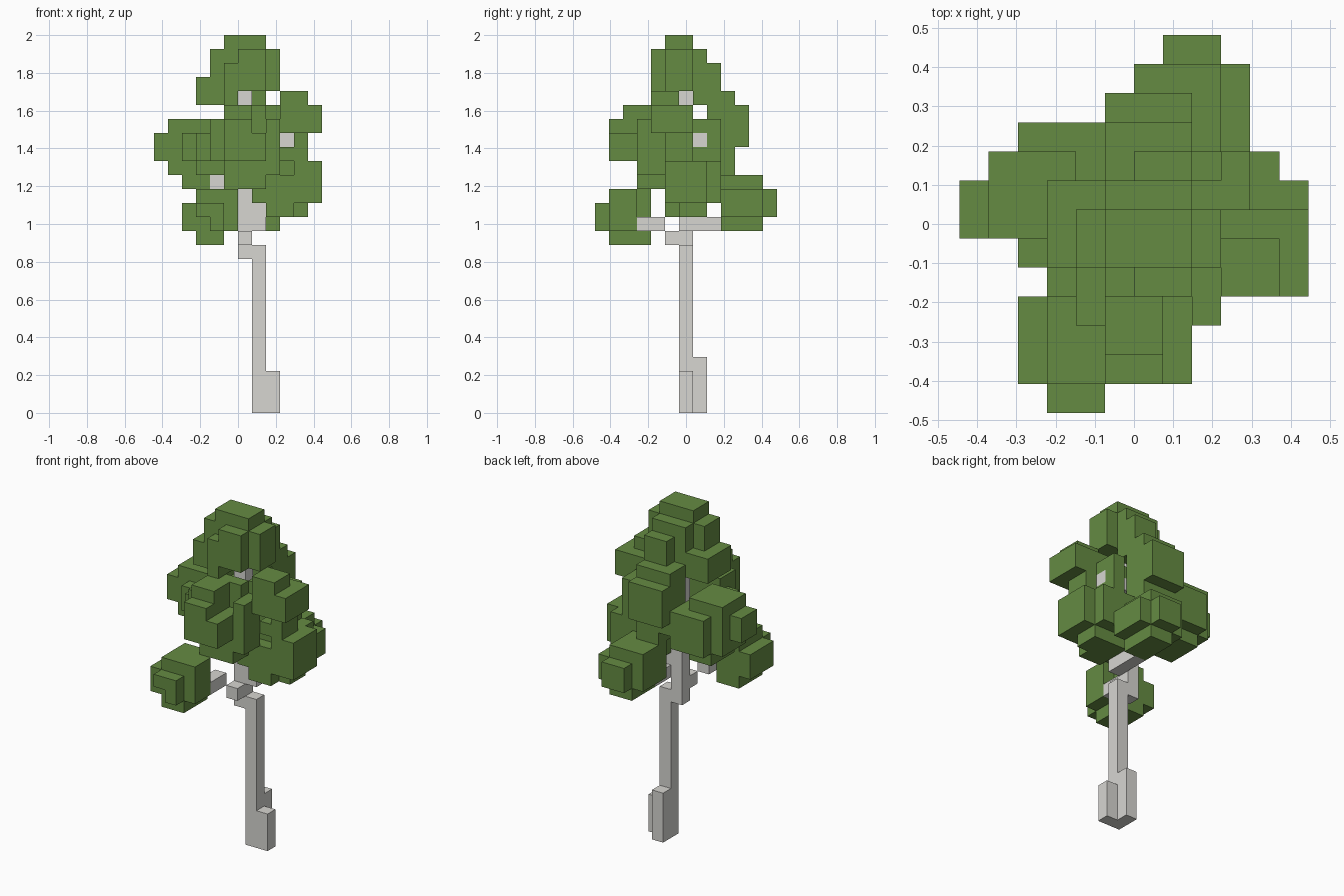
import bpy
import bmesh
from itertools import product
from mathutils import Vector

cube = bpy.data.objects.get("Cube")
if cube:
    bpy.data.objects.remove(cube, do_unlink=True)

UNIT = 2 / 27          # edge of one block
ORIGIN = Vector((0, -6.5, 0))


def make_material(name, colour):
    material = bpy.data.materials.new(name)
    material.use_nodes = True
    material.diffuse_color = (*colour, 1)
    shader = material.node_tree.nodes["Principled BSDF"]
    shader.inputs["Base Color"].default_value = (*colour, 1)
    shader.inputs["Roughness"].default_value = 1
    return material


bark = make_material("pale_bark", (0.68, 0.67, 0.64))
leaf = make_material("leaf_green", (0.13, 0.26, 0.055))

parts = {}     # part name -> (material, block cells)
taken = set()  # every filled cell


def add_part(name, material, *boxes):
    """Fill a part with boxes given as x, y and z ranges in blocks."""
    cells = set()
    for x0, x1, y0, y1, z0, z1 in boxes:
        cells.update(product(range(x0, x1), range(y0, y1), range(z0, z1)))
    cells -= taken
    taken.update(cells)
    parts[name] = (material, cells)


def build_part(name, material, cells):
    """Build only the outer block faces, then merge flat areas."""
    bm = bmesh.new()
    corners = {}

    def corner(point):
        key = tuple(point)
        if key not in corners:
            corners[key] = bm.verts.new((Vector(key) + ORIGIN) * UNIT)
        return corners[key]

    for cell in sorted(cells):
        for axis, side in product(range(3), (0, 1)):
            neighbour = list(cell)
            neighbour[axis] += 2 * side - 1
            if tuple(neighbour) in taken:
                continue
            u, v = (axis + 1) % 3, (axis + 2) % 3
            ring = []
            for du, dv in ((0, 0), (1, 0), (1, 1), (0, 1)):
                point = list(cell)
                point[axis] += side
                point[u] += du
                point[v] += dv
                ring.append(corner(point))
            bm.faces.new(ring if side else ring[::-1])
    bmesh.ops.dissolve_limit(bm, angle_limit=0.01, verts=bm.verts[:], edges=bm.edges[:])
    mesh = bpy.data.meshes.new(name)
    bm.to_mesh(mesh)
    bm.free()
    mesh.materials.append(material)
    bpy.context.collection.objects.link(bpy.data.objects.new(name, mesh))


# Trunk with its sideways step, and roots
add_part("trunk", bark, (1, 2, 6, 7, 0, 12), (0, 1, 6, 7, 11, 24))
add_part("roots", bark, (2, 3, 6, 7, 0, 3), (1, 2, 7, 8, 0, 4))

# Branches
add_part("front_branch", bark, (0, 1, 5, 6, 12, 13), (-1, 0, 3, 5, 13, 14))
add_part("back_branch", bark, (1, 2, 6, 9, 13, 14), (1, 2, 6, 7, 14, 15))
add_part("left_branch", bark, (1, 4, 7, 8, 19, 20))
add_part("right_branch", bark, (-2, 0, 6, 7, 16, 17))

# Crown on top of the trunk
add_part("top_leaves", leaf,
         (-1, 2, 5, 7, 23, 27), (-2, 3, 5, 7, 23, 26),
         (0, 2, 4, 5, 23, 26), (-1, 0, 4, 7, 22, 25),
         (-3, -1, 5, 8, 22, 24), (-1, 2, 7, 8, 22, 26),
         (0, 2, 8, 9, 23, 25))

# Upper clump on the +x side
add_part("upper_left_leaves", leaf,
         (3, 5, 4, 6, 20, 23), (3, 6, 4, 7, 20, 22),
         (4, 5, 5, 7, 18, 20), (2, 3, 5, 7, 20, 22),
         (3, 4, 5, 8, 18, 19), (2, 4, 7, 8, 20, 21),
         (3, 4, 8, 9, 18, 21))

# Upper clump at the back
add_part("upper_back_leaves", leaf,
         (-1, 2, 10, 11, 19, 22), (-1, 2, 8, 10, 18, 23),
         (0, 2, 8, 10, 17, 18))

# Middle clump at the front
add_part("middle_front_leaves", leaf,
         (-1, 1, 2, 4, 18, 22), (-1, 1, 1, 2, 18, 21),
         (1, 2, 1, 4, 18, 20), (2, 3, 3, 5, 17, 21),
         (1, 2, 3, 5, 17, 20), (0, 2, 4, 5, 20, 22),
         (-2, 1, 3, 5, 18, 21), (-1, 2, 3, 5, 16, 18))

# Middle clump on the -x side
add_part("middle_right_leaves", leaf,
         (-6, -4, 6, 8, 18, 20), (-5, -2, 6, 9, 17, 21),
         (-4, -1, 5, 9, 18, 20), (-4, -2, 6, 9, 16, 18),
         (-3, -1, 4, 9, 18, 20), (-3, -1, 5, 9, 17, 18),
         (-4, -1, 9, 10, 17, 20))

# Lower clump on the +x side
add_part("lower_left_leaves", leaf,
         (1, 5, 5, 8, 15, 17), (2, 4, 5, 8, 14, 15),
         (4, 5, 6, 8, 14, 15), (2, 5, 6, 8, 15, 18),
         (4, 6, 5, 8, 15, 18), (2, 5, 8, 9, 15, 18))

# Lower clump at the back
add_part("lower_back_leaves", leaf,
         (0, 4, 9, 12, 14, 16), (1, 3, 9, 13, 14, 16),
         (1, 3, 9, 12, 13, 17), (0, 1, 9, 12, 16, 17))

# Lower clump at the front
add_part("lower_front_leaves", leaf,
         (-3, -1, 1, 4, 12, 16), (-4, -1, 1, 4, 13, 15),
         (-1, 0, 1, 3, 13, 16), (-3, -1, 0, 1, 14, 15),
         (-2, -1, 0, 1, 13, 14))

for part_name, (part_material, part_cells) in parts.items():
    build_part(part_name, part_material, part_cells)
